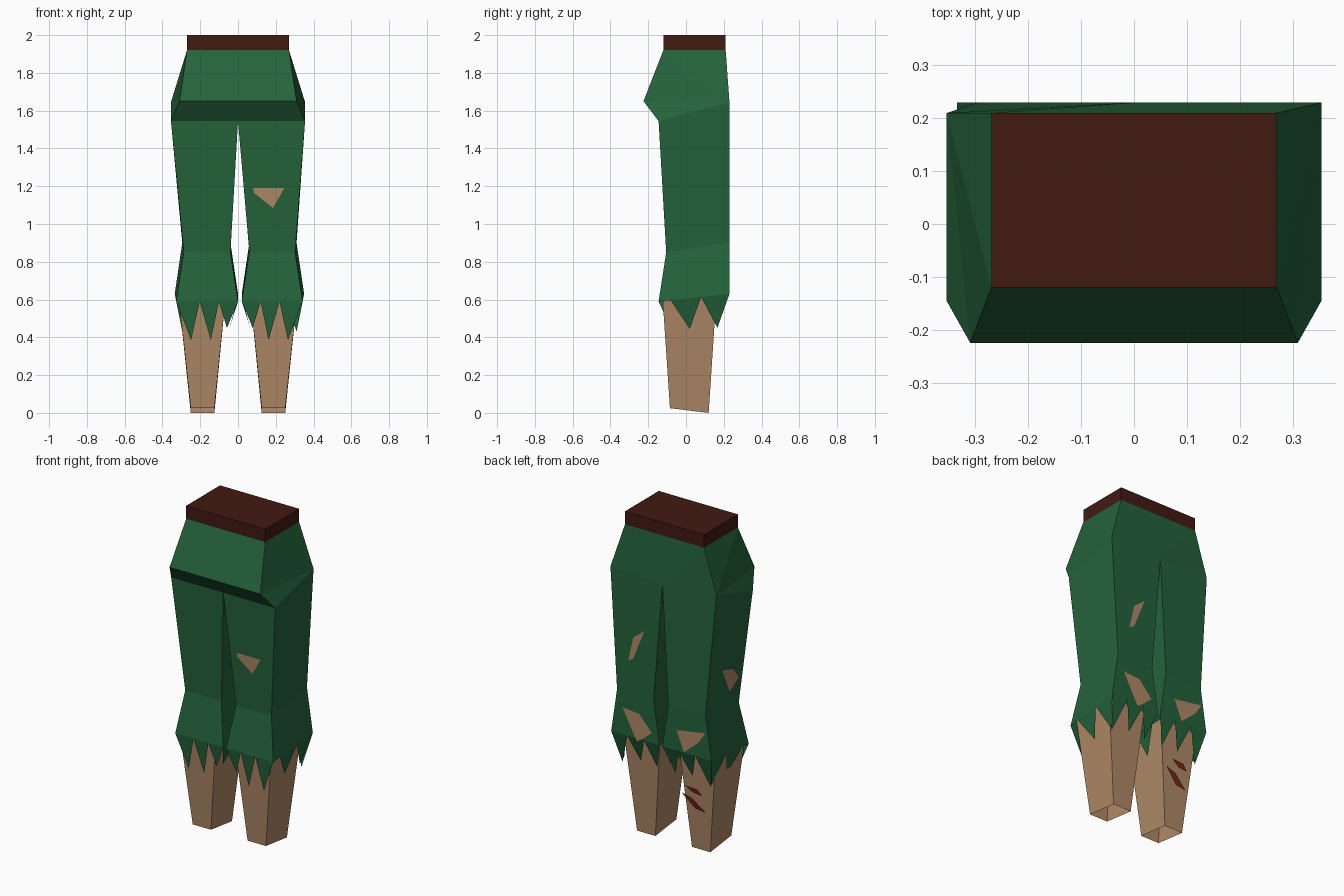
import bpy, bmesh
from mathutils import Vector

if "Cube" in bpy.data.objects:
    bpy.data.objects.remove(bpy.data.objects["Cube"])


def material(name, rgb):
    m = bpy.data.materials.new(name)
    m.diffuse_color = (*rgb, 1)
    m.use_nodes = True
    m.node_tree.nodes["Principled BSDF"].inputs["Base Color"].default_value = m.diffuse_color
    return m


GREEN = material("green_cloth", (0.018, 0.125, 0.045))
SKIN = material("skin", (0.43, 0.25, 0.135))
BROWN = material("belt_brown", (0.054, 0.010, 0.006))
RED = material("wound_red", (0.19, 0.017, 0.007))


def face(bm, pts, centre):
    """Add a face whose normal points away from centre."""
    pts = [Vector(p) for p in pts]
    f = bm.faces.new([bm.verts.new(p) for p in pts])
    f.normal_update()
    if f.normal.dot(sum(pts, Vector()) / len(pts) - Vector(centre)) < 0:
        f.normal_flip()


def finish(bm, name, mat):
    bmesh.ops.remove_doubles(bm, verts=bm.verts, dist=0.0005)
    me = bpy.data.meshes.new(name)
    bm.to_mesh(me)
    bm.free()
    me.materials.append(mat)
    bpy.context.collection.objects.link(bpy.data.objects.new(name, me))


def tube(bm, a, b, centre):
    """Four walls between two four-point rings."""
    for i in range(4):
        j = (i + 1) % 4
        face(bm, [a[i], a[j], b[j], b[i]], centre)


# Belt
W, YF, YB = 0.27, -0.12, 0.21
lo, hi = [[(-W, YF, z), (W, YF, z), (W, YB, z), (-W, YB, z)] for z in (1.92, 2.0)]
bm = bmesh.new()
tube(bm, lo, hi, (0, 0.045, 1.96))
face(bm, lo, (0, 0.045, 1.96))
face(bm, hi, (0, 0.045, 1.96))
finish(bm, "belt", BROWN)

# Trousers: hips with overhanging shirt fold
bm = bmesh.new()
mid = (0, 0.03, 1.72)
crotch_f, crotch_b = (0, -0.145, 1.545), (0, 0.23, 1.63)
hip = {1: ((0.355, -0.145, 1.545), (0.355, 0.23, 1.645)),
       -1: ((-0.355, -0.145, 1.545), (-0.355, 0.21, 1.645))}
belly = {s: (0.31 * s, -0.225, 1.65) for s in (1, -1)}
face(bm, [lo[0], lo[1], belly[1], belly[-1]], mid)
face(bm, [belly[-1], belly[1], hip[1][0], crotch_f, hip[-1][0]], mid)
face(bm, [lo[3], lo[2], crotch_b], mid)
for s, bf, bb in ((1, lo[1], lo[2]), (-1, lo[0], lo[3])):
    hf, hb = hip[s]
    face(bm, [bf, belly[s], hb], mid)
    face(bm, [bf, hb, bb], mid)
    face(bm, [belly[s], hf, hb], mid)
    face(bm, [bb, hb, crotch_b], mid)

# Trousers: legs with knee, flare and ragged hem
# hem teeth as (start, tip, end) along each wall, then the tip height
FRONT = [(0.0, 0.18, 0.31, 0.45), (0.31, 0.44, 0.62, 0.385), (0.62, 0.76, 1.0, 0.385)]
SIDE = [(0.17, 0.44, 0.6, 0.445), (0.6, 0.83, 1.0, 0.45)]
BACK = [(0.0, 0.12, 0.33, 0.43), (0.33, 0.5, 0.68, 0.47), (0.68, 0.84, 1.0, 0.46)]
for s, (ki, ko), (fi, fo) in ((1, (0.06, 0.31), (0.02, 0.35)),
                              (-1, (-0.04, -0.295), (0.0, -0.335))):
    def ring(xi, xo, yf, zf, zb):
        return [(xi, yf, zf), (xo - 0.008 * s, yf, zf), (xo, 0.23, zb), (xi, 0.23, zb)]
    top = [crotch_f, hip[s][0], hip[s][1], crotch_b]
    knee = ring(ki, ko, -0.105, 0.85, 0.9)
    flare = ring(fi, fo, -0.145, 0.59, 0.63)
    cx = (ki + ko) / 2
    tube(bm, top, knee, (cx, 0.05, 1.25))
    tube(bm, knee, flare, (cx, 0.05, 0.74))
    walls = ((0, 1, FRONT, (0, 0.02)), (1, 2, SIDE, (-0.042 * s, 0)),
             (2, 3, BACK, (0, -0.055)), (3, 0, SIDE, (0.045 * s, 0)))
    for i, j, teeth, (dx, dy) in walls:
        a, b = Vector(flare[i]), Vector(flare[j])
        for t0, tt, t1, z in teeth:
            tip = a.lerp(b, tt) + Vector((dx, dy, 0))
            tip.z = z
            face(bm, [a.lerp(b, t0), a.lerp(b, t1), tip], (cx, 0.05, 0.53))
finish(bm, "torn_trousers", GREEN)

# Bare shins, open at the bottom
for s, side in ((1, "right"), (-1, "left")):
    bm = bmesh.new()
    low = [(0.125 * s, -0.085, 0.025), (0.25 * s, -0.085, 0.025),
           (0.25 * s, 0.12, 0), (0.125 * s, 0.12, 0)]
    up = [(0.062 * s, -0.127, 0.65), (0.318 * s, -0.127, 0.65),
          (0.318 * s, 0.163, 0.65), (0.062 * s, 0.163, 0.65)]
    tube(bm, low, up, (0.188 * s, 0.02, 0.32))
    face(bm, up, (0.188 * s, 0.02, 0.32))
    finish(bm, side + "_shin", SKIN)


def patch(name, mat, pts, place, centre):
    """Flat patch laid on a wall; place maps outline points to 3D."""
    bm = bmesh.new()
    face(bm, [place(u, z) for u, z in pts], centre)
    finish(bm, name, mat)


def on_front(x, z):
    return (x, -0.110 - (z - 0.85) * 0.0576, z)


def on_back(x, z):
    return (x, 0.235, z)


def on_left(y, z):
    return (-0.303 - (z - 0.87) * 0.085, y, z)


def on_shin(x, z):
    return (x, 0.165 + (z - 0.3) * 0.2, z)


# Holes in the cloth showing skin
patch("front_thigh_hole", SKIN, [(0.08, 1.19), (0.245, 1.19), (0.185, 1.085), (0.085, 1.165)],
      on_front, (0.18, 0, 1.15))
patch("back_thigh_hole", SKIN, [(0.12, 1.31), (0.196, 1.25), (0.23, 1.10), (0.196, 1.12), (0.15, 1.235)],
      on_back, (0.18, 0, 1.2))
patch("back_right_calf_hole", SKIN, [(0.27, 0.80), (0.155, 0.79), (0.07, 0.694), (0.17, 0.61)],
      on_back, (0.17, 0, 0.7))
patch("back_left_calf_hole", SKIN, [(-0.10, 0.758), (-0.297, 0.79), (-0.25, 0.72), (-0.15, 0.634)],
      on_back, (-0.2, 0, 0.7))
patch("left_thigh_hole", SKIN, [(0.12, 1.145), (0.0, 1.11), (-0.07, 1.026), (0.02, 0.96)],
      on_left, (0, 0.02, 1.05))

# Scratches on the left calf
patch("lower_wound", RED, [(-0.09, 0.35), (-0.16, 0.33), (-0.245, 0.255), (-0.175, 0.265)],
      on_shin, (-0.17, 0, 0.3))
patch("upper_wound", RED, [(-0.125, 0.405), (-0.205, 0.40), (-0.235, 0.365), (-0.175, 0.37)],
      on_shin, (-0.18, 0, 0.38))
